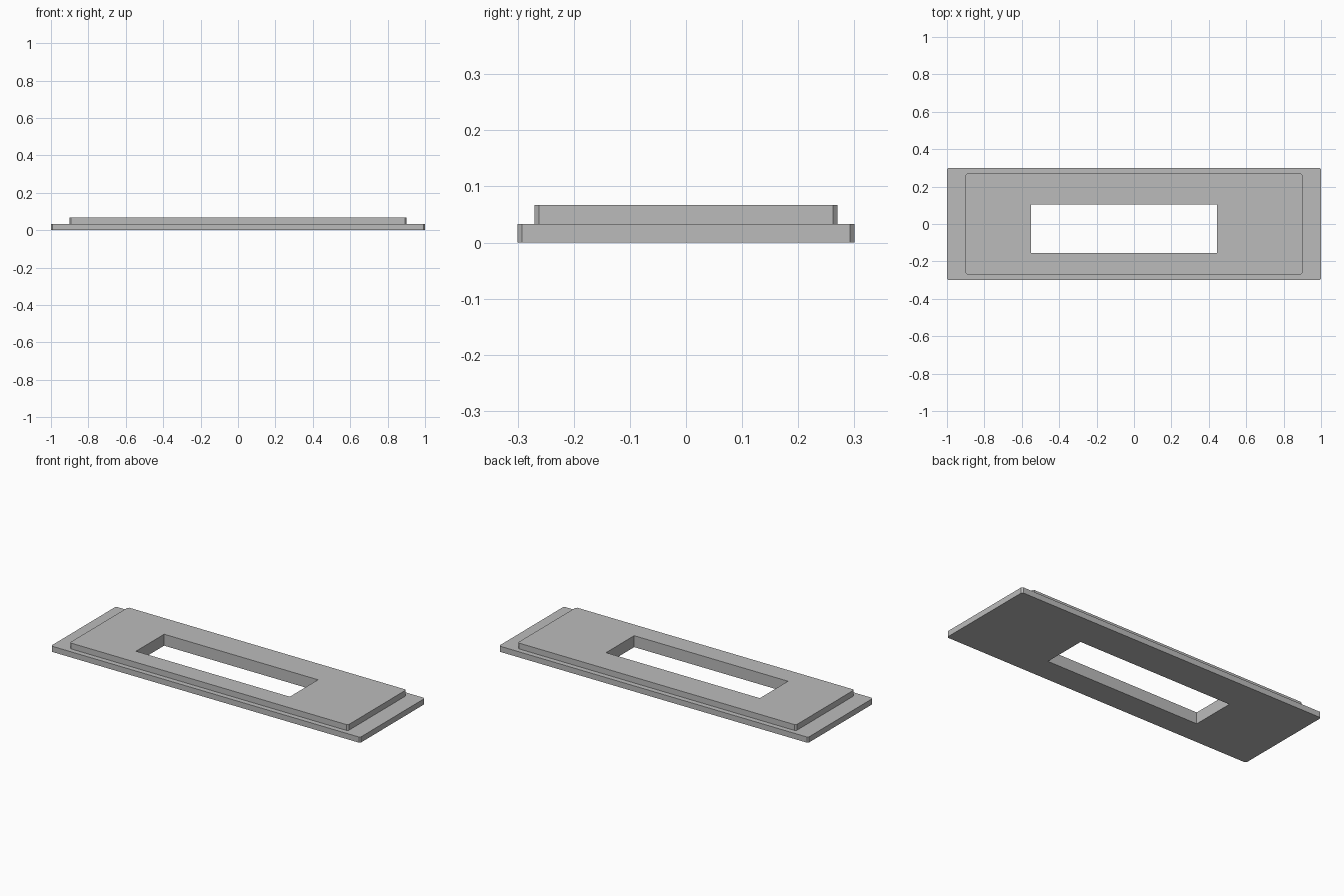
import bpy
import bmesh

if "Cube" in bpy.data.objects:
    bpy.data.objects.remove(bpy.data.objects["Cube"], do_unlink=True)

grey = bpy.data.materials.new("plain_grey")
grey.use_nodes = True
colour = (0.5, 0.5, 0.5, 1)
grey.diffuse_color = colour
grey.node_tree.nodes["Principled BSDF"].inputs["Base Color"].default_value = colour


def outline(bm, hx, hy, z, c):
    """Ring of a rectangle with clipped corners, counter-clockwise."""
    points = [(hx, -hy + c), (hx, hy - c), (hx - c, hy), (-hx + c, hy),
              (-hx, hy - c), (-hx, -hy + c), (-hx + c, -hy), (hx - c, -hy)]
    return [bm.verts.new((x, y, z)) for x, y in points]


def finish(name, bm):
    mesh = bpy.data.meshes.new(name)
    bmesh.ops.recalc_face_normals(bm, faces=bm.faces)
    bm.to_mesh(mesh)
    bm.free()
    mesh.materials.append(grey)
    obj = bpy.data.objects.new(name, mesh)
    bpy.context.collection.objects.link(obj)
    return obj


# Stepped plate: wide flange below, narrower raised panel above
STEP, TOP, CLIP = 0.033, 0.067, 0.008
bm = bmesh.new()
rings = [outline(bm, hx, hy, z, CLIP) for hx, hy, z in
         ((1, 0.3, 0), (1, 0.3, STEP), (0.9, 0.27, STEP), (0.9, 0.27, TOP))]
for low, high in zip(rings, rings[1:]):
    for i in range(len(low)):
        j = (i + 1) % len(low)
        bm.faces.new((low[i], low[j], high[j], high[i]))
bm.faces.new(rings[0][::-1])
bm.faces.new(rings[-1])
plate = finish("stepped_plate", bm)

# Off-centre rectangular window through the plate
bm = bmesh.new()
bmesh.ops.create_cube(bm, size=1)
bmesh.ops.scale(bm, vec=(0.995, 0.26, 0.4), verts=bm.verts)
bmesh.ops.translate(bm, vec=(-0.053, -0.026, 0.03), verts=bm.verts)
cutter = finish("window_cutter", bm)
cutter.hide_render = True

cut = plate.modifiers.new("window", "BOOLEAN")
cut.operation = "DIFFERENCE"
cut.solver = "EXACT"
cut.object = cutter
bpy.context.view_layer.objects.active = plate
bpy.ops.object.modifier_apply(modifier=cut.name)
bpy.data.objects.remove(cutter, do_unlink=True)
